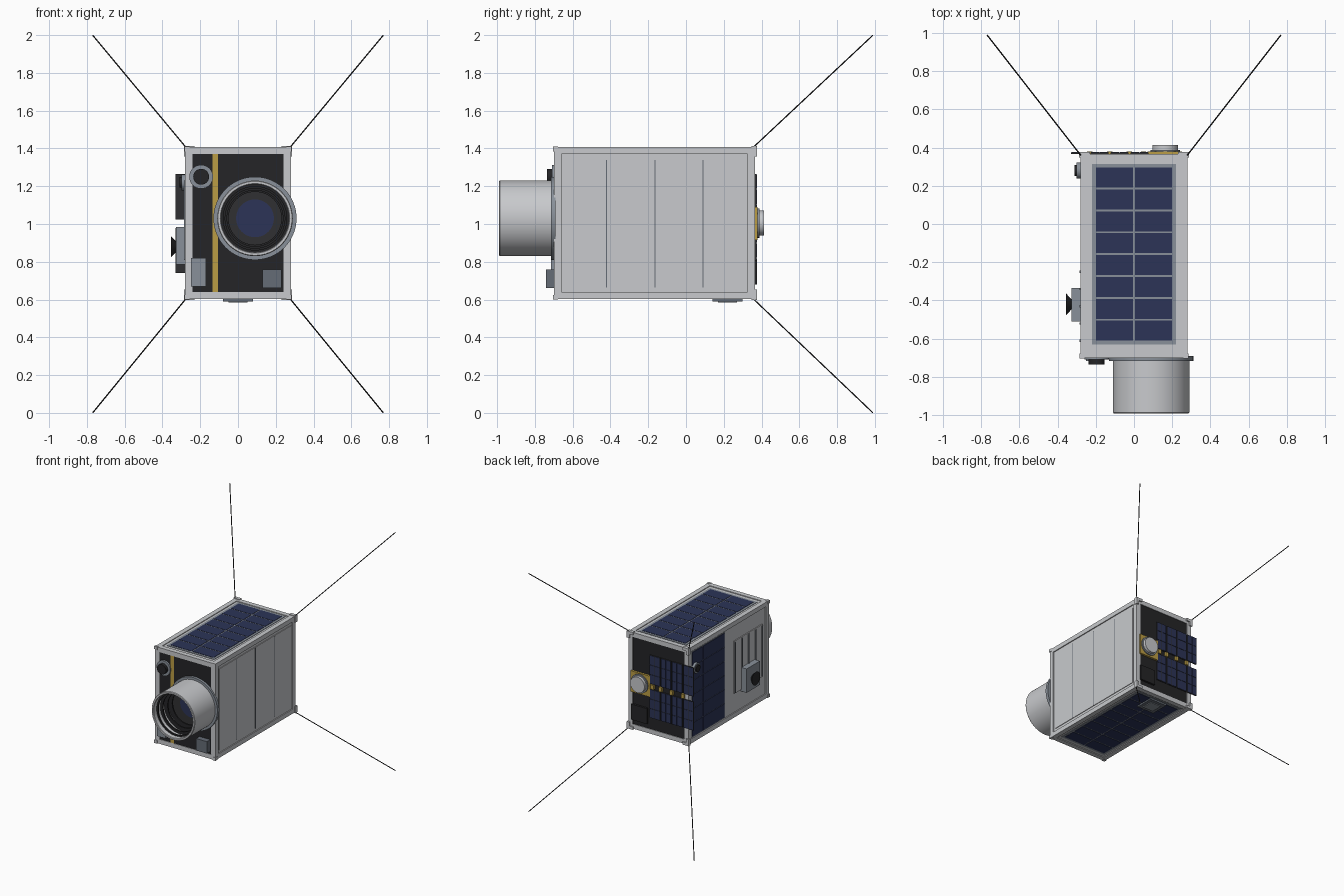
import bpy, bmesh, math
from mathutils import Vector, Matrix

if "Cube" in bpy.data.objects:
    bpy.data.objects.remove(bpy.data.objects["Cube"])


def material(name, r, g, b):
    m = bpy.data.materials.new(name)
    m.use_nodes = True
    m.diffuse_color = (r, g, b, 1)
    m.node_tree.nodes["Principled BSDF"].inputs["Base Color"].default_value = (r, g, b, 1)
    return m


SILVER = material("silver", .58, .59, .61)
STEEL = material("steel", .25, .28, .32)
GREY = material("dark_grey", .13, .15, .18)
BLACK = material("black", .018, .018, .02)
CHARCOAL = material("charcoal", .03, .03, .032)
BLUE = material("cell_blue", .025, .034, .095)
GOLD = material("gold", .50, .34, .06)


def finish(name, bm, mat, smooth=False):
    bmesh.ops.recalc_face_normals(bm, faces=bm.faces)
    me = bpy.data.meshes.new(name)
    bm.to_mesh(me)
    bm.free()
    me.materials.append(mat)
    ob = bpy.data.objects.new(name, me)
    bpy.context.collection.objects.link(ob)
    if smooth:
        bpy.ops.object.select_all(action='DESELECT')
        ob.select_set(True)
        bpy.context.view_layer.objects.active = ob
        bpy.ops.object.shade_smooth_by_angle(angle=math.radians(35))
    return ob


def boxes(name, mat, *ranges):
    """One mesh of boxes, each given as (x range, y range, z range)."""
    bm = bmesh.new()
    for r in ranges:
        mid = Vector([(a + b) / 2 for a, b in r])
        size = [abs(b - a) for a, b in r]
        bmesh.ops.create_cube(bm, size=1, matrix=Matrix.Translation(mid) @ Matrix.Diagonal((*size, 1)))
    return finish(name, bm, mat)


def rod(name, mat, a, b, r1, r2=None, sides=32):
    """Cylinder or cone from a to b."""
    a, b = Vector(a), Vector(b)
    turn = (b - a).to_track_quat('Z', 'Y').to_matrix().to_4x4()
    bm = bmesh.new()
    bmesh.ops.create_cone(bm, cap_ends=True, segments=sides, radius1=r1,
                          radius2=r1 if r2 is None else r2, depth=(b - a).length,
                          matrix=Matrix.Translation((a + b) / 2) @ turn)
    return finish(name, bm, mat, True)


def lathe(name, mat, profile, x, z, sides=64):
    """Spin a closed (radius, y) profile about the y direction."""
    bm = bmesh.new()
    vs = [bm.verts.new((x + r, y, z)) for r, y in profile]
    edges = [bm.edges.new((v, vs[i - 1])) for i, v in enumerate(vs)]
    bmesh.ops.spin(bm, geom=vs + edges, cent=(x, 0, z), axis=(0, 1, 0),
                   angle=math.tau, steps=sides)
    bmesh.ops.remove_doubles(bm, verts=bm.verts, dist=.0001)
    return finish(name, bm, mat, True)


def grid(u, v, cols, rows, gap):
    """Split a rectangle into cells with gaps."""
    du, dv = (u[1] - u[0]) / cols, (v[1] - v[0]) / rows
    return [((u[0] + i * du + gap / 2, u[0] + (i + 1) * du - gap / 2),
             (v[0] + j * dv + gap / 2, v[0] + (j + 1) * dv - gap / 2))
            for i in range(cols) for j in range(rows)]


SIGNS = [(sx, sz) for sx in (-1, 1) for sz in (-1, 1)]
MID = 1.005  # body centre height


def corner(sx, sz, x, y, z):
    """Mirror a box given by x and height off the body centre."""
    return (tuple(sx * a for a in x), y, tuple(MID + sz * a for a in z))


# Body core and edge frame
boxes("body_core", SILVER, ((-.272, .272), (-.69, .355), (.608, 1.402)))
rails = [corner(sx, sz, (.24, .28), (-.7, .365), (.365, .403)) for sx, sz in SIGNS]
for y in ((-.7, -.66), (.325, .365)):
    rails += [((-.24, .24), y, (MID + s * .365, MID + s * .403)) for s in (-1, 1)]
    rails += [((s * .24, s * .28), y, (.64, 1.37)) for s in (-1, 1)]
boxes("edge_frame", SILVER, *rails)
front_caps, rear_caps = [], []
for sx, sz in SIGNS:
    front_caps.append(corner(sx, sz, (.258, .284), (-.704, -.678), (.38, .406)))
    rear_caps.append(corner(sx, sz, (.23, .287), (.348, .376), (.385, .408)))
    rear_caps.append(corner(sx, sz, (.262, .287), (.348, .376), (.352, .385)))
boxes("front_corner_caps", SILVER, *front_caps)
boxes("rear_corner_caps", SILVER, *rear_caps)

# Left side cover with panel seams
boxes("left_side_cover", SILVER, ((.27, .277), (-.64, .31), (.665, 1.345)))
boxes("left_side_seams", GREY, *[((.27, .279), (y - .003, y + .003), (.665, 1.34))
                                 for y in (-.42, -.165, .09)])

# Top and bottom solar panels
for label, s in (("top", 1), ("bottom", -1)):
    boxes(label + "_panel_backing", STEEL,
          ((-.22, .22), (-.63, .315), (MID + s * .39, MID + s * .4005)))
    boxes(label + "_solar_cells", BLUE,
          *[(u, v, (MID + s * .395, MID + s * .403))
            for u, v in grid((-.205, .205), (-.615, .3), 2, 8, .01)])

# Right side solar panel
boxes("right_panel_backing", STEEL, ((-.276, -.268), (-.12, .32), (.645, 1.365)))
boxes("right_solar_cells", BLUE, *[((-.28, -.27), u, v)
                                  for u, v in grid((-.115, .318), (.65, 1.36), 3, 6, .005)])

# Right side radiator and thruster
boxes("radiator_plate", SILVER, ((-.279, -.268), (-.62, -.24), (.8, 1.24)))
boxes("radiator_ribs", STEEL, *[((-.285, -.27), (y - .006, y + .006), (.81, 1.23))
                               for y in (-.61, -.52, -.43, -.34, -.25)])
boxes("thruster_block", STEEL, ((-.328, -.27), (-.51, -.335), (.785, .985)))
rod("thruster_nozzle", BLACK, (-.325, -.42, .88), (-.355, -.42, .88), .025, .056)
rod("side_sensor_base", STEEL, (-.27, .28, 1.22), (-.3, .28, 1.22), .042)
rod("side_sensor_eye", BLACK, (-.29, .28, 1.22), (-.31, .28, 1.22), .028)

# Front face
boxes("front_cover", BLACK, ((-.24, .24), (-.695, -.685), (.64, 1.37)))
boxes("front_gold_stripe", GOLD, ((-.135, -.105), (-.7, -.69), (.64, 1.37)))
boxes("front_left_box", GREY, ((.13, .23), (-.74, -.69), (.66, .76)))
boxes("front_right_box", STEEL, ((-.25, -.17), (-.716, -.69), (.67, .82)))
rod("front_sensor_ring", STEEL, (-.195, -.69, 1.25), (-.195, -.71, 1.25), .063)
rod("front_sensor_eye", BLACK, (-.195, -.7, 1.25), (-.195, -.736, 1.25), .042)

# Telescope: flange, open tube, baffles and lens
X, Z = .09, 1.03
lathe("telescope_flange", STEEL, [(.15, -.69), (.22, -.69), (.22, -.716), (.15, -.716)], X, Z)
lathe("telescope_tube", SILVER, [(.2, -.7), (.2, -.985), (.196, -.99), (.184, -.99),
                                 (.18, -.985), (.18, -.7)], X, Z)
for i, r in enumerate((.168, .158, .148, .14)):
    y = -.95 + i * .05
    lathe("baffle_ring", BLACK, [(r, y), (.182, y), (.182, y + .012), (r, y + .012)], X, Z)
rod("lens_housing", CHARCOAL, (X, -.7, Z), (X, -.745, Z), .181, sides=64)
rod("lens", BLUE, (X, -.72, Z), (X, -.752, Z), .1, sides=64)

# Rear face
boxes("rear_cover", BLACK, ((-.24, .24), (.35, .36), (.64, 1.37)))
boxes("rear_gold_plate", GOLD, ((.07, .25), (.355, .378), (.915, 1.09)))
rod("rear_antenna_base", STEEL, (.163, .37, 1.005), (.163, .388, 1.005), .078)
rod("rear_antenna_drum", SILVER, (.163, .38, 1.005), (.163, .412, 1.005), .066)
boxes("rear_box", BLACK, ((.1, .245), (.355, .377), (.68, .81)))

# Folded rear solar wing with hinges
backs, cells = [], []
for u, v in grid((-.335, .08), (.735, .985), 4, 1, .01) + grid((-.335, .08), (1.02, 1.27), 4, 1, .01):
    backs.append((u, (.366, .373), v))
    cells += [(a, (.37, .376), b) for a, b in grid(u, v, 2, 3, .004)]
boxes("wing_backing", CHARCOAL, *backs)
boxes("wing_cells", BLUE, *cells)
boxes("wing_hinges", GOLD, *[((x - .014, x + .014), (.36, .379), (.985, 1.02))
                            for x in (-.232, -.127, -.024, .05)])

# Patch antenna underneath
boxes("patch_base", GREY, ((-.08, .08), (.14, .3), (.59, .605)))
boxes("patch_plate", STEEL, ((-.05, .05), (.17, .27), (.584, .595)))

# Four whip antennas
for sx, sz in SIGNS:
    side = ("left_" if sx > 0 else "right_") + ("upper" if sz > 0 else "lower")
    rod(side + "_whip", CHARCOAL, (sx * .275, .355, MID + sz * .4),
        (sx * .768, .988, 1 + sz * .998), .0035, sides=8)
